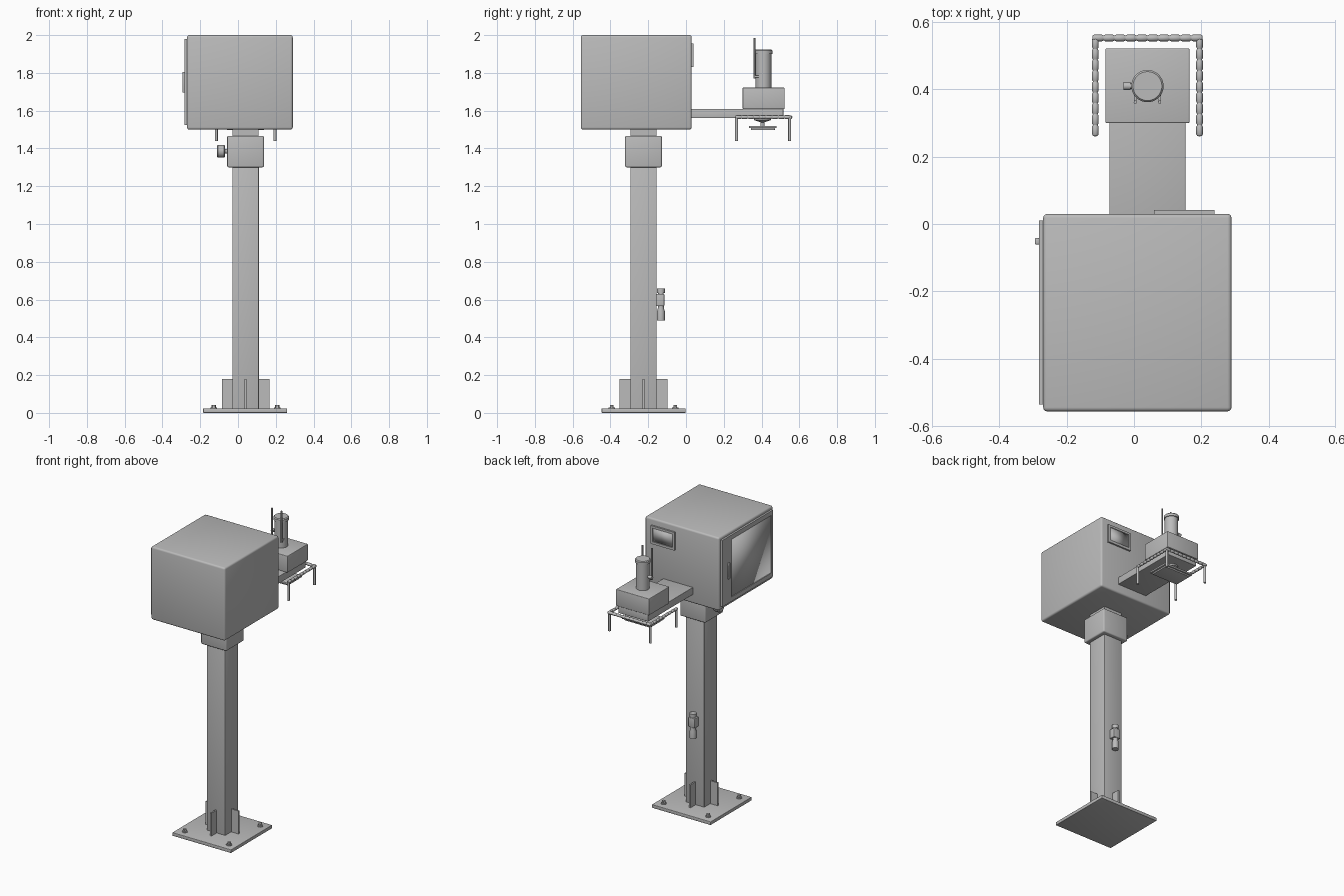
import bpy, bmesh, math
from mathutils import Vector

if "Cube" in bpy.data.objects:
    bpy.data.objects.remove(bpy.data.objects["Cube"], do_unlink=True)

grey = bpy.data.materials.new("plain grey")
GREY = (0.5, 0.5, 0.5, 1)
grey.use_nodes = True
grey.diffuse_color = GREY
grey.node_tree.nodes["Principled BSDF"].inputs["Base Color"].default_value = GREY

CX, PY, DY = 0.04, -0.225, 0.41   # shared centre x, post y, device y


def finish(name, bm):
    mesh = bpy.data.meshes.new(name)
    bmesh.ops.recalc_face_normals(bm, faces=bm.faces[:])
    bm.to_mesh(mesh)
    bm.free()
    mesh.materials.append(grey)
    obj = bpy.data.objects.new(name, mesh)
    bpy.context.collection.objects.link(obj)
    return obj


def smooth(obj, by_angle=True):
    bpy.ops.object.select_all(action='DESELECT')
    obj.select_set(True)
    bpy.context.view_layer.objects.active = obj
    if by_angle:
        bpy.ops.object.shade_smooth_by_angle(angle=math.radians(40))
    else:
        bpy.ops.object.shade_smooth()


def box(name, x, y, z, bevel=0.0):
    """Box from (low, high) ranges, with optional rounded edges."""
    bm = bmesh.new()
    bmesh.ops.create_cube(bm, size=1)
    for v in bm.verts:
        v.co = [r[0] if c < 0 else r[1] for c, r in zip(v.co, (x, y, z))]
    if bevel:
        bmesh.ops.bevel(bm, geom=bm.edges[:], offset=bevel, segments=3,
                        profile=0.5, affect='EDGES')
    obj = finish(name, bm)
    if bevel:
        smooth(obj)
    return obj


def lathe(name, start, end, profile, sides=24):
    """Round part along start-end; profile holds (fraction, radius)."""
    a, d = Vector(start), Vector(end) - Vector(start)
    q = d.to_track_quat('Z', 'Y')
    bm = bmesh.new()
    rings = []
    for t, r in profile:
        rings.append([bm.verts.new(a + d * t + q @ Vector((
            r * math.cos(math.tau * i / sides), r * math.sin(math.tau * i / sides), 0)))
            for i in range(sides)])
    for lo, hi in zip(rings, rings[1:]):
        for i in range(sides):
            j = (i + 1) % sides
            bm.faces.new((lo[i], lo[j], hi[j], hi[i]))
    bm.faces.new(rings[0])
    bm.faces.new(rings[-1])
    obj = finish(name, bm)
    smooth(obj)
    return obj


def rod(name, start, end, r, sides=24):
    return lathe(name, start, end, [(0, r), (1, r)], sides)


def framed_panel(name, x, y, z, normal, opening, depth):
    """Thin panel whose outer face is inset and pushed back."""
    bm = bmesh.new()
    bmesh.ops.create_cube(bm, size=1)
    for v in bm.verts:
        v.co = [r[0] if c < 0 else r[1] for c, r in zip(v.co, (x, y, z))]
    bm.normal_update()
    n = Vector(normal)
    face = max(bm.faces, key=lambda f: f.normal.dot(n))
    bmesh.ops.inset_region(bm, faces=[face], thickness=0.001)
    # Move the inset corners to the opening, then sink a copy of the face
    axis = 0 if abs(n.x) > 0.5 else 1
    other = 1 - axis
    mid = face.calc_center_median()
    for v in face.verts:
        v.co[other] = opening[0][0 if v.co[other] < mid[other] else 1]
        v.co.z = opening[1][0 if v.co.z < mid.z else 1]
    sunk = bmesh.ops.extrude_face_region(bm, geom=[face])
    for v in [g for g in sunk["geom"] if isinstance(g, bmesh.types.BMVert)]:
        v.co -= n * depth
    bmesh.ops.delete(bm, geom=[face], context='FACES_ONLY')
    return finish(name, bm)


# Base plate, anchor bolts and stiffeners
box("base_plate", (-0.185, 0.26), (-0.447, -0.002), (0, 0.023), 0.003)
for sx in (-1, 1):
    for sy in (-1, 1):
        x, y = CX + sx * 0.168, PY + sy * 0.168
        rod("bolt_washer", (x, y, 0.022), (x, y, 0.028), 0.018, 20)
        rod("bolt_head", (x, y, 0.028), (x, y, 0.043), 0.012, 6)
for s in (-1, 1):
    lo, hi = sorted((s * 0.068, s * 0.126))
    box("stiffener_side", (CX + lo, CX + hi), (PY - 0.005, PY + 0.005), (0.022, 0.18))
    box("stiffener_end", (CX - 0.005, CX + 0.005), (PY + lo, PY + hi), (0.022, 0.18))

# Post, collar and neck
box("post", (CX - 0.07, CX + 0.07), (PY - 0.07, PY + 0.07), (0.02, 1.32), 0.004)
box("collar", (CX - 0.097, CX + 0.097), (PY - 0.097, PY + 0.097), (1.3, 1.467), 0.008)
box("neck", (CX - 0.069, CX + 0.069), (PY - 0.069, PY + 0.069), (1.46, 1.505))
rod("clamp_screw", (-0.075, PY, 1.385), (-0.05, PY, 1.385), 0.012)
lathe("clamp_knob", (-0.112, PY, 1.385), (-0.068, PY, 1.385),
      [(0, 0.028), (0.15, 0.034), (0.85, 0.034), (1, 0.028)])

# Socket on the back of the post
SY = PY + 0.092
box("socket_body", (CX - 0.025, CX + 0.025), (-0.157, -0.115), (0.565, 0.63), 0.003)
rod("socket_cap", (CX, SY, 0.635), (CX, SY, 0.658), 0.021)
rod("socket_neck", (CX, SY, 0.625), (CX, SY, 0.637), 0.015)
lathe("socket_plug", (CX, SY, 0.49), (CX, SY, 0.567),
      [(0, 0.021), (0.6, 0.021), (0.85, 0.016), (1, 0.016)])

# Cabinet
box("cabinet", (-0.27, 0.29), (-0.557, 0.03), (1.5, 2.0), 0.012)

# Door with sunk glass and a handle
framed_panel("door", (-0.283, -0.268), (-0.537, 0.01), (1.525, 1.98), (-1, 0, 0),
             ((-0.52, -0.09), (1.555, 1.95)), 0.006)
smooth(box("door_glass", (-0.2805, -0.272), (-0.518, -0.092), (1.557, 1.948)), False)
box("door_handle", (-0.295, -0.28), (-0.061, -0.042), (1.695, 1.805), 0.004)

# Display on the back
framed_panel("display_frame", (0.06, 0.24), (0.028, 0.041), (1.83, 1.955), (0, 1, 0),
             ((0.075, 0.225), (1.847, 1.94)), 0.005)
smooth(box("display_glass", (0.077, 0.223), (0.03, 0.038), (1.849, 1.938)), False)

# Rear arm and instrument box
box("arm", (CX - 0.113, CX + 0.113), (0.025, 0.515), (1.56, 1.61), 0.003)
box("instrument_box", (CX - 0.125, CX + 0.125), (0.3, 0.522), (1.608, 1.722), 0.004)
rod("sensor_tube", (CX, DY, 1.72), (CX, DY, 1.9), 0.042, 32)
lathe("sensor_cap", (CX, DY, 1.9), (CX, DY, 1.923),
      [(0, 0.048), (0.75, 0.048), (1, 0.043)], 32)
rod("sensor_stub", (-0.012, DY, 1.81), (CX - 0.03, DY, 1.81), 0.008, 16)
rod("sensor_stub_cap", (-0.031, DY, 1.81), (-0.01, DY, 1.81), 0.012, 16)
for s in (-1, 1):
    x = CX + s * 0.036
    rod("antenna", (x, 0.362, 1.77), (x, 0.362, 1.985), 0.005, 12)
    box("antenna_bracket", (x - 0.004, x + 0.004), (0.36, 0.39), (1.775, 1.785))

# Plate hanging below the arm
lathe("plate_stem", (CX, 0.405, 1.515), (CX, 0.405, 1.562),
      [(0, 0.011), (0.5, 0.011), (0.75, 0.045), (1, 0.045)])
box("lower_plate", (CX - 0.11, CX + 0.11), (0.333, 0.48), (1.507, 1.52), 0.003)
box("lower_pad", (CX - 0.098, CX + 0.098), (0.343, 0.47), (1.497, 1.508), 0.002)


# Beaded guard rail on four legs
def beaded_rail(name, start, end, count):
    profile = []
    for i in range(count):
        profile += [((i + f) / count, r) for f, r in
                    ((0.0, 0.007), (0.15, 0.01), (0.85, 0.01), (0.999, 0.007))]
    lathe(name, start, end, profile, 12)


RZ, BACK, FRONT = 1.566, 0.553, 0.268
for s in (-1, 1):
    x = CX + s * 0.155
    beaded_rail("side_rail", (x, FRONT - 0.006, RZ), (x, BACK, RZ), 9)
    for y in (FRONT, BACK - 0.004):
        rod("rail_leg", (x, y, 1.44), (x, y, RZ), 0.008, 16)
beaded_rail("back_rail", (CX - 0.163, BACK, RZ), (CX + 0.163, BACK, RZ), 10)
